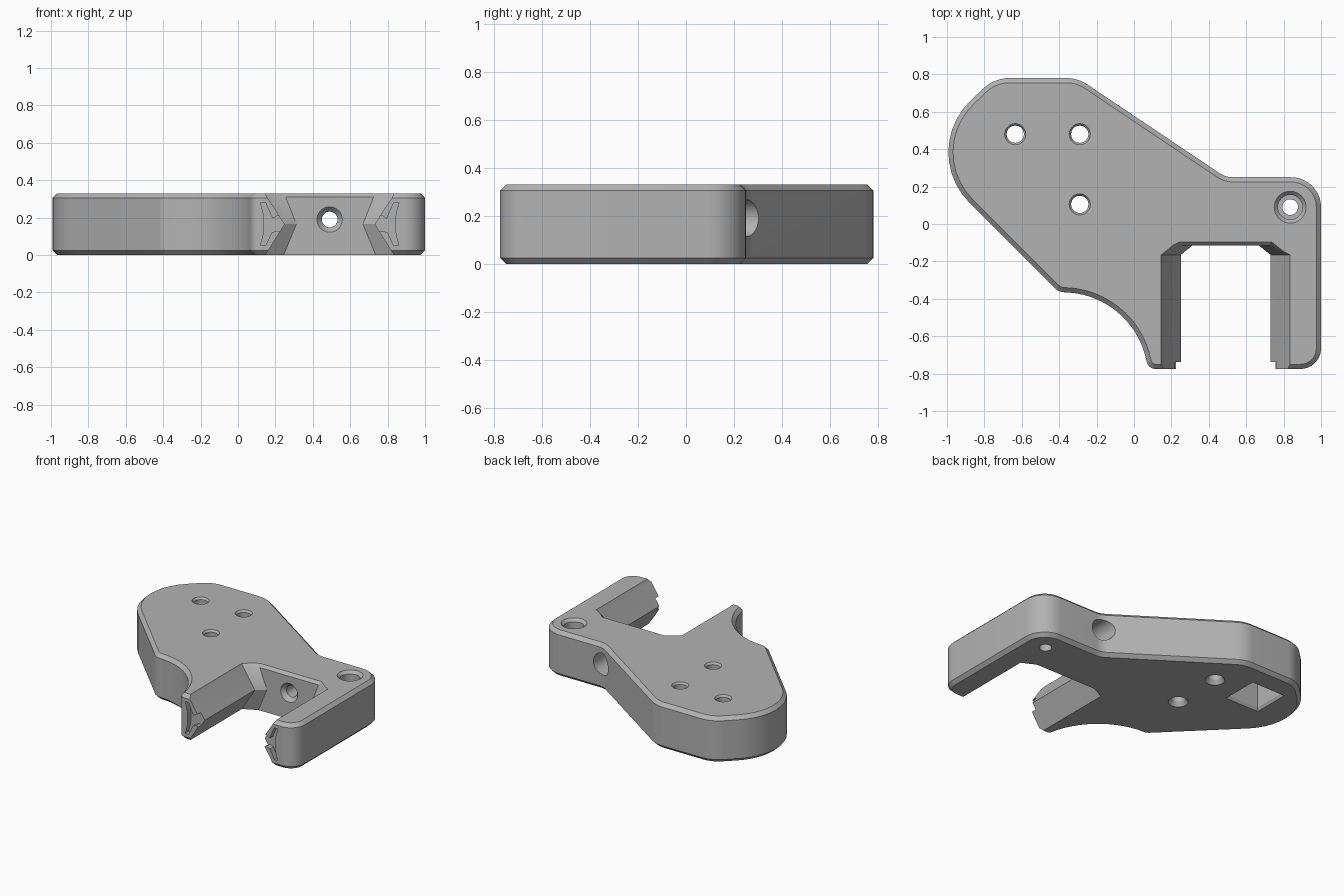
import bpy
import bmesh
from math import cos, sin, tan, radians, pi
from mathutils import Vector, Matrix

cube = bpy.data.objects.get("Cube")
if cube:
    bpy.data.objects.remove(cube, do_unlink=True)

HEIGHT = 0.33
CHAMFER = 0.025
SLOT_X = 0.49      # centre line of the clamp slot

grey = bpy.data.materials.new("light grey")
grey.use_nodes = True
grey.diffuse_color = (0.45, 0.45, 0.45, 1)
grey.node_tree.nodes["Principled BSDF"].inputs["Base Color"].default_value = grey.diffuse_color


def rounded(corners, steps=10):
    """Turn (x, y, radius) corners into a polygon with arc fillets."""
    pts = []
    for i, (x, y, r) in enumerate(corners):
        p = Vector((x, y))
        if r == 0:
            pts.append(p)
            continue
        a = (Vector(corners[i - 1][:2]) - p).normalized()
        b = (Vector(corners[(i + 1) % len(corners)][:2]) - p).normalized()
        half = a.angle(b) / 2
        centre = p + (a + b).normalized() * (r / sin(half))
        start = p + a * (r / tan(half)) - centre
        sweep = (pi - 2 * half) * (1 if a.x * b.y - a.y * b.x < 0 else -1)
        for k in range(steps + 1):
            pts.append(centre + Matrix.Rotation(sweep * k / steps, 2) @ start)
    return pts


def shrink(pts, d):
    """Offset a counter-clockwise polygon inwards."""
    out = []
    for i, p in enumerate(pts):
        a = (p - pts[i - 1]).normalized()
        b = (pts[(i + 1) % len(pts)] - p).normalized()
        na, nb = Vector((-a.y, a.x)), Vector((-b.y, b.x))
        out.append(p + (na + nb) * (d / (1 + na.dot(nb))))
    return out


def loft(name, rings):
    """Skin a closed solid through rings of 3D points."""
    bm = bmesh.new()
    loops = [[bm.verts.new(p) for p in ring] for ring in rings]
    for lo, hi in zip(loops, loops[1:]):
        for i in range(len(lo)):
            bm.faces.new((lo[i - 1], lo[i], hi[i], hi[i - 1]))
    bm.faces.new(loops[0][::-1])
    bm.faces.new(loops[-1])
    bmesh.ops.recalc_face_normals(bm, faces=bm.faces)
    mesh = bpy.data.meshes.new(name)
    bm.to_mesh(mesh)
    bm.free()
    mesh.materials.append(grey)
    obj = bpy.data.objects.new(name, mesh)
    bpy.context.collection.objects.link(obj)
    return obj


def bore(centre, profile, axis="Z", sides=40):
    """Turned cutter from (radius, position along axis) pairs."""
    rings = []
    for r, t in profile:
        ring = []
        for k in range(sides):
            u, v = r * cos(2 * pi * k / sides), r * sin(2 * pi * k / sides)
            ring.append((centre[0] + u, centre[1] + v, t) if axis == "Z"
                        else (centre[0] + u, t, centre[1] + v))
        rings.append(ring)
    return loft("bore", rings)


# Plate outline, with the concave sweep beside the left arm
sweep = [(-0.38 + 0.455 * cos(radians(a)), -0.82 + 0.455 * sin(radians(a)), 0)
         for a in range(88, 13, -6)]
outline = rounded([(1, 0.25, 0.16), (0.49, 0.25, 0.13), (-0.30, 0.78, 0.2),
                   (-0.747, 0.78, 0.2), (-1.157, 0.391, 0.38), (-0.40, -0.366, 0.08)]
                  + sweep + [(0.077, -0.775, 0.05), (1, -0.775, 0.11)])
inner = shrink(outline, CHAMFER)
plate = loft("mount_plate", [[(p.x, p.y, z) for p in ring] for ring, z in (
    (inner, 0), (outline, CHAMFER), (outline, HEIGHT - CHAMFER), (inner, HEIGHT))])

cutters = []

# Clamp slot with ridged walls: wide at both faces, narrow in the middle


def slot_ring(half_w, half_back, y_back, z):
    left = [(-half_w, -0.9), (-half_w, -0.165), (-half_back, y_back)]
    pts = left + [(-x, y) for x, y in reversed(left)]
    return [(SLOT_X + x, y, z) for x, y in pts]


cutters.append(loft("slot", [
    slot_ring(0.35, 0.25, -0.115, -0.01),
    slot_ring(0.24, 0.178, -0.115, HEIGHT / 2),
    slot_ring(0.335, 0.235, -0.115, HEIGHT - 0.02),
    slot_ring(0.35, 0.25, -0.085, HEIGHT + 0.01)]))

# Shallow recess in the end of each arm
recess = [(0.12, 0.28), (0.147, 0.28), (0.185, 0.195), (0.21, 0.21), (0.30, 0.25),
          (0.30, 0.09), (0.21, 0.13), (0.18, 0.12), (0.147, 0.05), (0.12, 0.05),
          (0.136, 0.11), (0.14, 0.165), (0.136, 0.22)]
for mirror in (False, True):
    cutters.append(loft("recess", [
        [(2 * SLOT_X - x if mirror else x, y, z) for x, z in recess]
        for y in (-0.8, -0.737)]))

# Three mounting holes
for centre in ((-0.635, 0.48), (-0.29, 0.48), (-0.29, 0.105)):
    cutters.append(bore(centre, [(0.072, -0.01), (0.046, 0.03), (0.046, HEIGHT - 0.015),
                                 (0.06, HEIGHT + 0.005)]))

# Counterbored corner hole
cutters.append(bore((0.835, 0.09), [(0.042, -0.01), (0.042, 0.2), (0.066, 0.2),
                                    (0.066, HEIGHT - 0.02), (0.09, HEIGHT + 0.005)]))

# Cross hole from the slot through the sloped rear wall
cutters.append(bore((SLOT_X, 0.19), [(0.072, -0.12), (0.042, -0.085), (0.042, 0.1),
                                     (0.077, 0.1), (0.077, 0.5)], axis="Y"))

# Square pocket underneath, turned by 45 degrees, with a chamfered mouth
cutters.append(bore((-0.635, 0.48), [(0.2, -0.01), (0.175, 0.02), (0.175, 0.23)], sides=4))
cutters[-1].name = "pocket"

bpy.context.view_layer.objects.active = plate
pocket = cutters[-1]
pocket.data.transform(Matrix.Translation((-0.635, 0.48, 0)) @ Matrix.Rotation(radians(45), 4, "Z")
                      @ Matrix.Translation((0.635, -0.48, 0)))
pocket.data.transform(Matrix.Translation((-0.635, 0.48, 0)) @ Matrix.Rotation(radians(45), 4, "Z")
                      @ Matrix.Translation((0.635, -0.48, 0)))
# Four-sided bores point along the axes; another 45 degrees sets the sides diagonal
pocket.data.transform(Matrix.Translation((-0.635, 0.48, 0)) @ Matrix.Rotation(radians(45), 4, "Z")
                      @ Matrix.Translation((0.635, -0.48, 0)))

# Cut everything out of the plate
for cutter in cutters:
    cutter.hide_render = True
    mod = plate.modifiers.new("cut", "BOOLEAN")
    mod.operation = "DIFFERENCE"
    mod.solver = "EXACT"
    mod.object = cutter
    bpy.ops.object.modifier_apply(modifier=mod.name)
    bpy.data.objects.remove(cutter, do_unlink=True)

for other in bpy.context.selected_objects:
    other.select_set(False)
plate.select_set(True)
bpy.ops.object.shade_smooth_by_angle(angle=radians(25))
